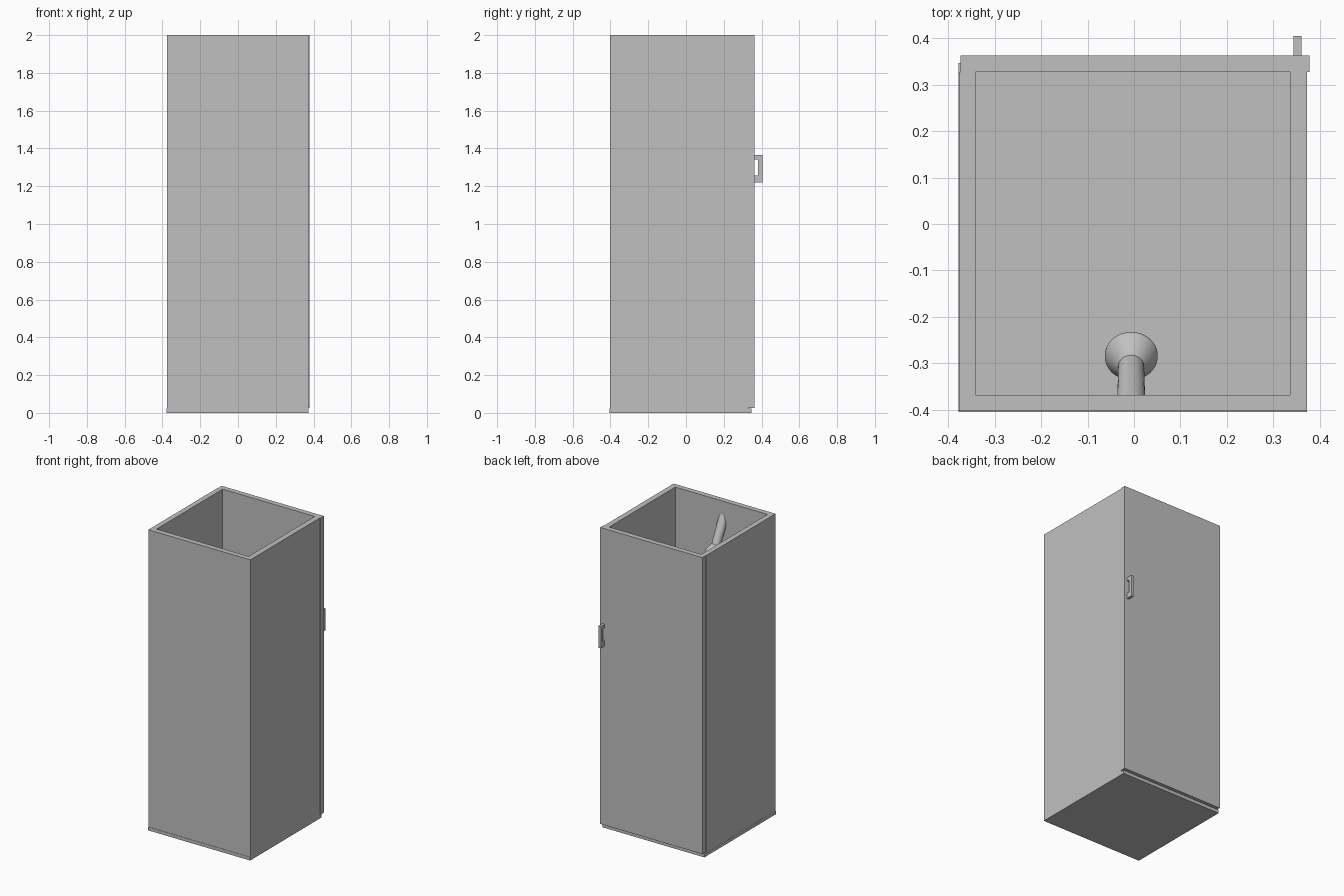
import bpy, bmesh, math
from mathutils import Matrix, Vector

old = bpy.data.objects.get("Cube")
if old:
    bpy.data.objects.remove(old, do_unlink=True)

GREY = (0.53, 0.53, 0.53, 1)
grey = bpy.data.materials.new("plain_grey")
grey.use_nodes = True
grey.diffuse_color = GREY
grey.node_tree.nodes["Principled BSDF"].inputs["Base Color"].default_value = GREY


def add_object(name, bm):
    bmesh.ops.recalc_face_normals(bm, faces=bm.faces)
    mesh = bpy.data.meshes.new(name)
    bm.to_mesh(mesh)
    bm.free()
    mesh.materials.append(grey)
    obj = bpy.data.objects.new(name, mesh)
    bpy.context.collection.objects.link(obj)
    return obj


def box(name, x, y, z):
    """Box from (min, max) ranges on each axis."""
    bm = bmesh.new()
    bmesh.ops.create_cube(bm, size=1)
    for v in bm.verts:
        v.co = [(r[0] + r[1]) / 2 + c * (r[1] - r[0]) for r, c in zip((x, y, z), v.co)]
    return add_object(name, bm)


def extrude_profile(name, points, x0, x1):
    """Closed (y, z) outline extruded along x."""
    bm = bmesh.new()
    face = bm.faces.new([bm.verts.new((x0, y, z)) for y, z in points])
    ext = bmesh.ops.extrude_face_region(bm, geom=[face])["geom"]
    bmesh.ops.translate(bm, vec=(x1 - x0, 0, 0),
                        verts=[g for g in ext if isinstance(g, bmesh.types.BMVert)])
    return add_object(name, bm)


# Cabin: floor tray, three walls and the door
WALL_Z = (0.022, 2.0)
OUT_L, IN_L, IN_R, OUT_R = -0.377, -0.342, 0.336, 0.373
FRONT, IN_FRONT, IN_BACK = -0.403, -0.368, 0.328
box("floor_tray", (-0.378, 0.373), (-0.405, 0.347), (0, 0.022))
box("front_wall", (OUT_L, OUT_R), (FRONT, IN_FRONT), WALL_Z)
box("right_wall", (OUT_L, IN_L), (IN_FRONT, IN_BACK), WALL_Z)
box("left_wall", (IN_R, OUT_R), (IN_FRONT, IN_BACK), WALL_Z)
box("door", (-0.374, 0.378), (IN_BACK, 0.363), (0.027, 2.0))

# Door handle: squared bracket with a slightly splayed opening
extrude_profile("door_handle", [
    (0.36, 1.22), (0.405, 1.22), (0.405, 1.365), (0.36, 1.365),
    (0.36, 1.342), (0.382, 1.342), (0.382, 1.257), (0.36, 1.257)], 0.344, 0.361)

# Shower head and arm: turned profile of (radius, distance up the axis)
profile = [(0, 0), (0.057, 0), (0.057, 0.006), (0.031, 0.05),
           (0.028, 0.052), (0.031, 0.28), (0, 0.28)]
bm = bmesh.new()
verts = [bm.verts.new((r, 0, h)) for r, h in profile]
edges = [bm.edges.new(pair) for pair in zip(verts, verts[1:])]
bmesh.ops.spin(bm, geom=verts + edges, cent=(0, 0, 0), axis=(0, 0, 1),
               angle=math.tau, steps=32)
bmesh.ops.remove_doubles(bm, verts=bm.verts, dist=0.0001)
tilt = Matrix.Translation((-0.006, -0.283, 1.685)) @ Matrix.Rotation(math.radians(28), 4, "X")
bmesh.ops.transform(bm, matrix=tilt, verts=bm.verts)
# Trim the arm inside the front wall
cut = bmesh.ops.bisect_plane(bm, geom=bm.verts[:] + bm.edges[:] + bm.faces[:],
                             plane_co=Vector((0, IN_FRONT - 0.005, 0)),
                             plane_no=Vector((0, -1, 0)), clear_outer=True)
rim = [g for g in cut["geom_cut"] if isinstance(g, bmesh.types.BMEdge)]
bmesh.ops.holes_fill(bm, edges=rim)
head = add_object("shower_head", bm)
bpy.ops.object.select_all(action="DESELECT")
head.select_set(True)
bpy.context.view_layer.objects.active = head
bpy.ops.object.shade_smooth_by_angle(angle=math.radians(30))
